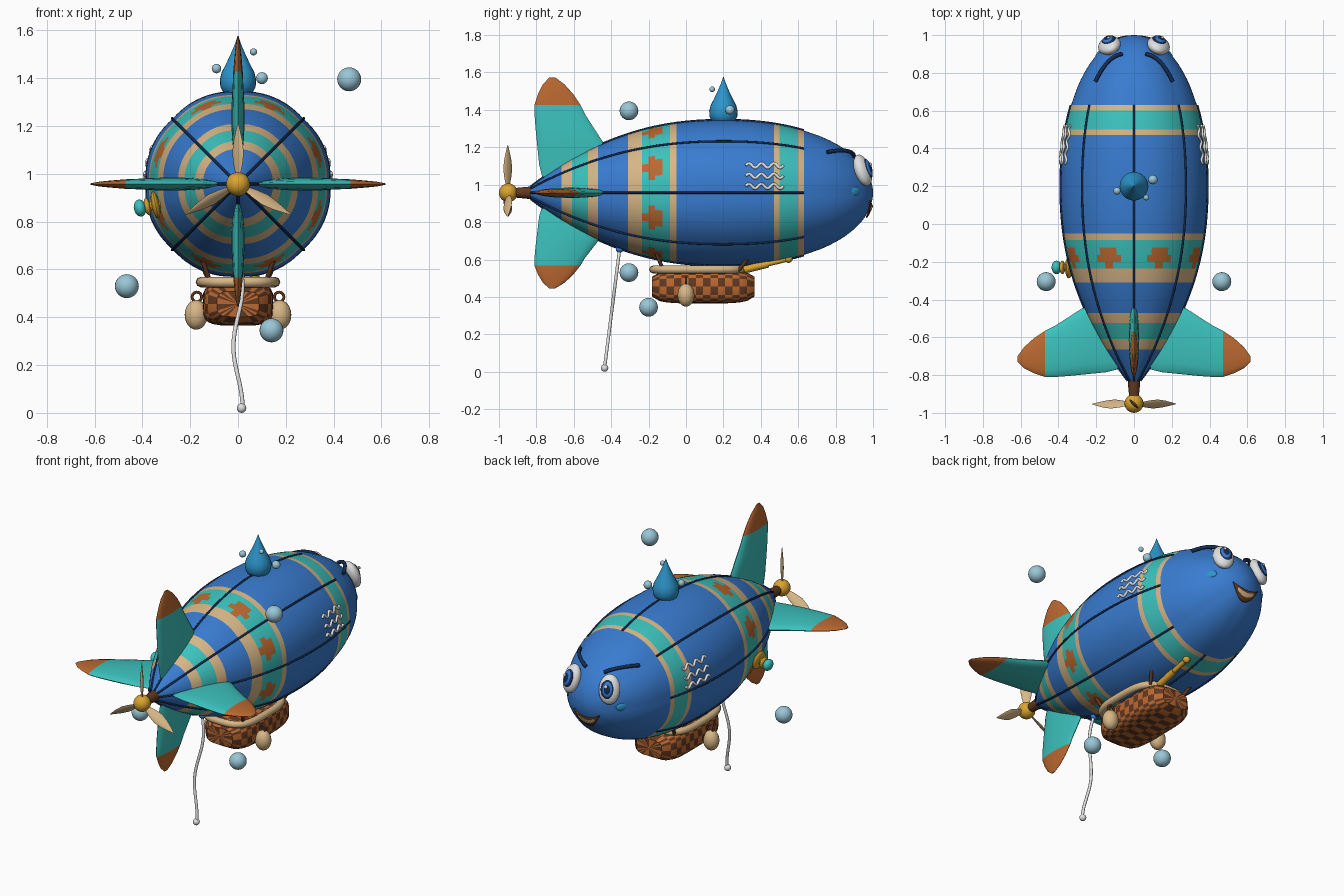
import bpy, bmesh, math
from math import sin, cos, pi
from mathutils import Vector, Matrix

if "Cube" in bpy.data.objects:
    bpy.data.objects.remove(bpy.data.objects["Cube"])


def material(name, r, g, b):
    m = bpy.data.materials.new(name)
    m.use_nodes = True
    m.diffuse_color = (r, g, b, 1)
    m.node_tree.nodes["Principled BSDF"].inputs["Base Color"].default_value = (r, g, b, 1)
    return m


BLUE = material("hull blue", .04, .2, .63)
TEAL = material("teal", .045, .54, .51)
TAN = material("tan", .68, .47, .24)
ORANGE = material("burnt orange", .5, .14, .03)
NAVY = material("navy", .007, .026, .09)
BROWN = material("brown", .12, .04, .015)
GOLD = material("gold", .7, .37, .03)
WHITE = material("white", .75, .75, .75)
PALE = material("bubble blue", .32, .57, .68)
AQUA = material("drop blue", .026, .3, .6)


def finish(name, bm, mats, angle=40):
    bmesh.ops.recalc_face_normals(bm, faces=bm.faces)
    me = bpy.data.meshes.new(name)
    bm.to_mesh(me)
    bm.free()
    for m in mats:
        me.materials.append(m)
    me.shade_smooth()
    me.set_sharp_from_angle(angle=math.radians(angle))
    ob = bpy.data.objects.new(name, me)
    bpy.context.collection.objects.link(ob)
    return ob


def loft(name, rings, mats, rule=None):
    """Skin a list of closed rings; rule(row, column) gives the material index."""
    bm = bmesh.new()
    vs = [[bm.verts.new(p) for p in ring] for ring in rings]
    n = len(vs[0])
    for i in range(len(vs) - 1):
        for j in range(n):
            k = (j + 1) % n
            f = bm.faces.new((vs[i][j], vs[i][k], vs[i + 1][k], vs[i + 1][j]))
            f.material_index = rule(i, j) if rule else 0
    for row, end in ((0, vs[0]), (len(vs) - 2, vs[-1])):
        bm.faces.new(end).material_index = rule(row, 0) if rule else 0
    return finish(name, bm, mats)


def oval(centre, a, b, n=16):
    return [centre + a * cos(2 * pi * k / n) + b * sin(2 * pi * k / n) for k in range(n)]


def ball(name, at, radii, mat, facing=(0, 0, 1), segs=24):
    if not isinstance(radii, tuple):
        radii = (radii,) * 3
    bm = bmesh.new()
    rot = Vector(facing).to_track_quat('Z', 'Y').to_matrix().to_4x4()
    bmesh.ops.create_uvsphere(bm, u_segments=segs, v_segments=segs // 2, radius=1,
                              matrix=Matrix.Translation(at) @ rot @ Matrix.Diagonal((*radii, 1)))
    return finish(name, bm, [mat])


def tube(name, points, radius, mat, cyclic=False):
    cu = bpy.data.curves.new(name, 'CURVE')
    cu.dimensions = '3D'
    cu.bevel_depth = radius
    cu.bevel_resolution = 2
    cu.use_fill_caps = True
    sp = cu.splines.new('POLY')
    sp.points.add(len(points) - 1)
    for p, co in zip(sp.points, points):
        p.co = (*co, 1)
    sp.use_cyclic_u = cyclic
    sp.use_smooth = True
    cu.materials.append(mat)
    ob = bpy.data.objects.new(name, cu)
    bpy.context.collection.objects.link(ob)
    return ob


# Hull: gored body of revolution along y, with painted bands
AXIS = .957
MAXR = .387


def radius(y):
    if y > .2:
        return MAXR * math.sqrt(max(0, 1 - ((y - .2) / .8) ** 2.15))
    return MAXR * (1 - .92 * ((.2 - y) / 1.03) ** 2.22)


def on_hull(a, y, lift=0):
    r = radius(y) * (1 + .016 * abs(sin(4 * a))) + lift
    return Vector((r * cos(a), y, AXIS + r * sin(a)))


bands = [(-.665, 0), (-.61, 2), (-.525, 1), (-.47, 2), (-.31, 0), (-.235, 2), (-.085, 1),
         (-.05, 2), (.47, 0), (.5, 2), (.6, 1), (.63, 2), (2, 0)]
ys = [b[0] for b in bands[:-1]] + [-.83, -.79, -.75, -.71, -.39, -.2, -.165, -.125]
ys += [.04 * k for k in range(12)] + [.55]
ys += [.2 + .8 * sin(pi / 2 * (.4 + k * .05)) for k in range(1, 12)] + [.9995]
ys.sort()


def hull_colour(i, j):
    y = (ys[i] + ys[min(i + 1, len(ys) - 1)]) / 2
    step = abs(j % 12 - 5.5)
    if -.235 < y < -.125 and step < (2 if y > -.165 else 3 if y > -.2 else 1):
        return 3
    return next(c for top, c in bands if y < top)


loft("hull", [[on_hull(2 * pi * j / 96, y) for j in range(96)] for y in ys],
     [BLUE, TEAL, TAN, ORANGE], hull_colour)
for k in range(8):
    tube("hull_seam", [on_hull(k * pi / 4, -.83 + 1.46 * t / 30, .002) for t in range(31)], .006, NAVY)

# Tail fins
fin_sections = [(.05, -.45, -.76, .012), (.15, -.40, -.785, .022), (.25, -.43, -.795, .028),
                (.35, -.495, -.805, .026), (.42, -.54, -.81, .022), (.47, -.565, -.81, .02),
                (.53, -.605, -.79, .015), (.58, -.65, -.765, .01), (.617, -.70, -.73, .003)]
for name, a, s in (("left_fin", 0, 1), ("top_fin", pi / 2, 1), ("right_fin", pi, 1),
                   ("bottom_fin", -pi / 2, .83)):
    out, side = Vector((cos(a), 0, sin(a))), Vector((-sin(a), 0, cos(a)))
    rings = [oval(Vector((0, (y0 + y1) / 2, AXIS)) + out * d * s, Vector((0, (y0 - y1) / 2, 0)), side * h)
             for d, y0, y1, h in fin_sections]
    loft(name, rings, [TEAL, ORANGE], lambda i, j: int(i > 4))

# Tail shaft and propeller
X, Y, Z = Vector((1, 0, 0)), Vector((0, 1, 0)), Vector((0, 0, 1))
loft("propeller_shaft", [oval(Vector((0, y, AXIS)), X * r, Z * r)
                         for y, r in ((-.8, .034), (-.85, .032), (-.93, .024))], [BROWN])
ball("propeller_hub", (0, -.95, AXIS), .05, GOLD)
for k in range(3):
    a = pi / 2 + k * 2 * pi / 3
    out, side = Vector((cos(a), 0, sin(a))), Vector((-sin(a), 0, cos(a)))
    chord, thick = (side + Y).normalized(), (side - Y).normalized()
    loft("propeller_blade", [oval(Vector((0, -.953, AXIS)) + out * d, chord * w, thick * w * .25, 10)
                             for d, w in ((.03, .012), (.08, .026), (.13, .034), (.18, .026),
                                          (.22, .014), (.255, .002))], [TAN])

# Face: eyes, brows, cheeks
for s in (-1, 1):
    look = Vector((s * .38, .86, .33)).normalized()
    eye = Vector((s * .13, .945, 1.077))
    ball("eye_white", eye, (.062, .088, .04), WHITE, look)
    gaze = eye + look * .03 - X * s * .006
    ball("eye_iris_rim", gaze, (.04, .056, .016), NAVY, look)
    ball("eye_iris", gaze + look * .006, (.031, .046, .014), BLUE, look)
    ball("eye_pupil", gaze + look * .011, (.021, .032, .012), NAVY, look)
    ball("eye_glint", gaze + look * .019 + Vector((.008, 0, .016)), (.009, .011, .006), WHITE, look, 12)
    tube("brow", [(s * (.065 + .15 * t - .01 * t * t), .9 - .02 * t - .125 * t * t,
                   1.15 + .1 * t - .075 * t * t) for t in [k / 10 for k in range(11)]], .011, NAVY)
    ball("cheek", (s * .185, .9, .965), (.036, .025, .012), AQUA, (s * .8, .55, 0))

# Mouth: crescent plate following the nose
bm = bmesh.new()
grid = []
for k in range(17):
    u = k / 8 - 1
    row = []
    for v in range(6):
        z = (.89 + .03 * u * u) * (1 - v / 5) + (.828 + .09 * u * u) * v / 5
        x = .09 * u
        r = math.hypot(x, z - AXIS)
        row.append(bm.verts.new((x, .207 + .8 * (1 - (r / MAXR) ** 2) ** (1 / 2.15), z - .004)))
    grid.append(row)
for k in range(16):
    for v in range(5):
        f = bm.faces.new((grid[k][v], grid[k + 1][v], grid[k + 1][v + 1], grid[k][v + 1]))
        f.material_index = int(1 <= v < 3 and 2 < k < 13)
mouth = finish("mouth", bm, [BROWN, TAN])
solid = mouth.modifiers.new("thickness", 'SOLIDIFY')
solid.thickness = .008
solid.offset = 0

# Water drop and droplets on top, floating bubbles
loft("water_drop", [oval(Vector((0, .2, z)), X * r, Y * r, 24)
                    for z, r in ((1.325, .04), (1.34, .062), (1.365, .074), (1.395, .076), (1.425, .068),
                                 (1.46, .05), (1.5, .031), (1.54, .014), (1.577, .001))], [AQUA])
for at, r in (((.1, .235, 1.4), .025), ((-.09, .175, 1.44), .02), ((.065, .14, 1.51), .015)):
    ball("droplet", at, r, PALE, segs=16)
for at in ((.465, -.305, 1.395), (-.465, -.305, .53), (.14, -.2, .345)):
    ball("bubble", at, .05, PALE)

# Wavy wind marks on both flanks
for s in (-1, 1):
    for h in (.035, .09, .145):
        pts = []
        for k in range(33):
            y = .32 + .2 * k / 32
            z = h + .012 * sin(k / 32 * 6 * pi)
            pts.append((s * (math.sqrt(radius(y) ** 2 - z * z) + .008), y, AXIS + z))
        tube("wind_mark", pts, .008, WHITE)


# Basket: woven rounded box with rim, struts and sandbags
def squircle(a, power=.5):
    return [math.copysign(abs(f(a)) ** power, f(a)) for f in (cos, sin)]


weave = []
for k in range(17):
    t = max(-1, min(1, (k - 8) / 7.05))
    s = .04 if k in (0, 16) else (1 - t ** 4 * .9) ** .25
    ring = [squircle(2 * pi * j / 24) for j in range(24)]
    weave.append([(.148 * s * c, .092 + .275 * t, .455 + .09 * s * w) for c, w in ring])
loft("basket", weave, [BROWN, ORANGE], lambda i, j: (i + j) % 2)
tube("basket_rim", [(.155 * c, .06 + .235 * w, .547) for c, w in
                    (squircle(2 * pi * k / 48, .6) for k in range(48))], .022, TAN, True)
for s in (-1, 1):
    for y0, y1, z1 in ((-.12, -.17, .66), (.28, .35, .63)):
        tube("basket_strut", [(s * .115, y0, .54), (s * .155, y1, z1)], .01, BROWN)
    ball("sandbag", (s * .175, 0, .41), (.048, .045, .062), TAN)
    tube("sandbag_loop", [(s * .172 + .02 * cos(k * pi / 8), 0, .485 + .02 * sin(k * pi / 8))
                          for k in range(16)], .006, BROWN, True)

# Spyglass beside the basket
tube("spyglass_barrel", [(.07, .31, .545), (.07, .44, .577)], .02, GOLD)
tube("spyglass_front", [(.07, .43, .575), (.07, .54, .602)], .014, GOLD)
ball("spyglass_end", (.07, .548, .604), .022, GOLD, segs=16)

# Side valve on the right flank
out = Vector((-.97, 0, -.2)).normalized()
hub = Vector((-.345, -.23, .87))
tube("valve_stem", [hub - out * .05, hub + out * .06], .02, GOLD)
ball("valve_wheel", hub, (.058, .058, .017), GOLD, out)
ball("valve_collar", hub + out * .035, (.036, .036, .014), GOLD, out)
ball("valve_knob", hub + out * .066, (.036, .036, .026), TEAL, out)

# Mooring rope
tube("mooring_rope", [(.019 * cos(2.5 * pi * (t - .2)), -.355 - .08 * t, .655 - .63 * t)
                      for t in [k / 24 for k in range(25)]], .009, WHITE)
ball("rope_anchor", (0, -.355, .655), .02, BLUE, segs=16)
ball("rope_end", (.015, -.435, .02), .02, WHITE, segs=16)
